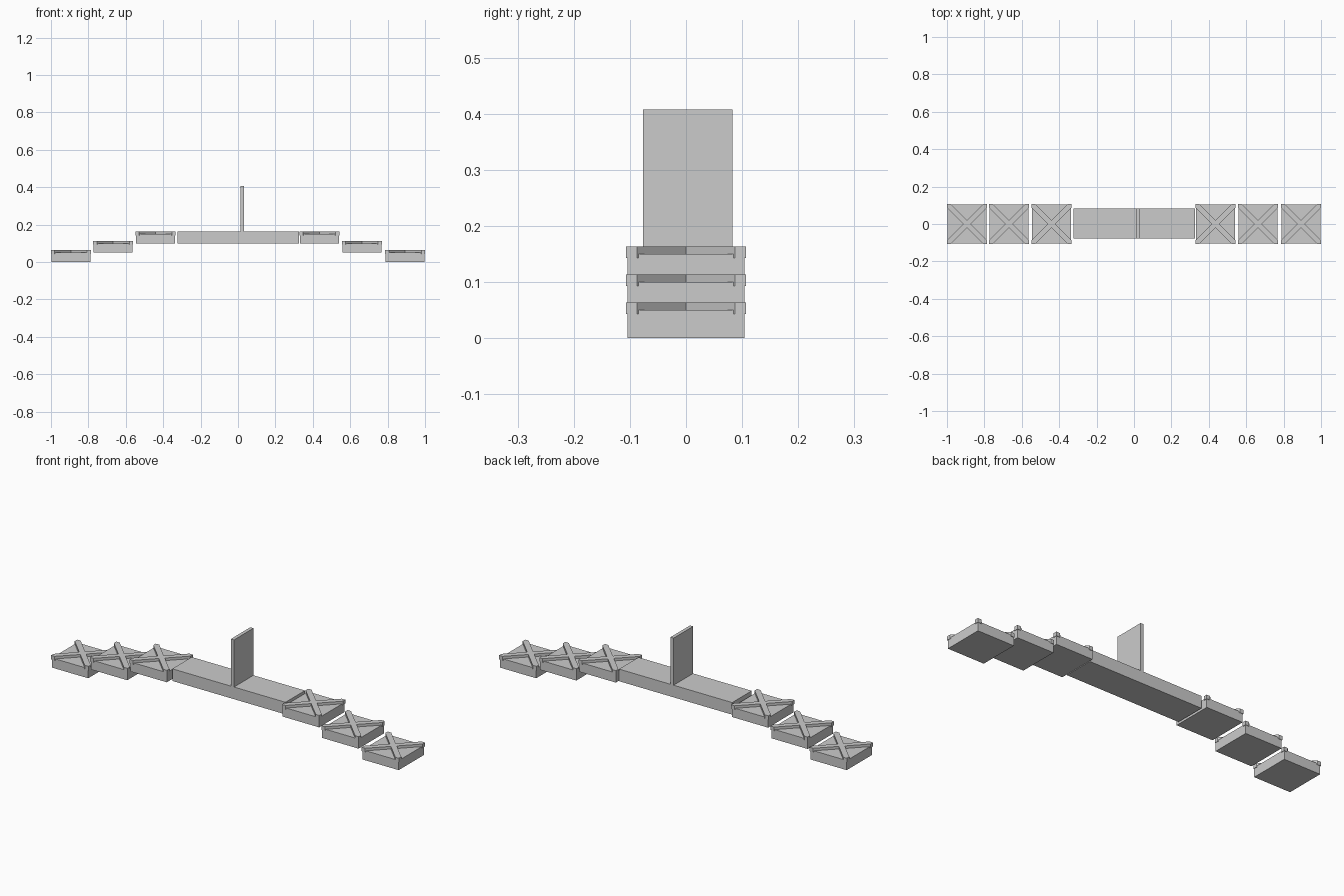
import bpy
import bmesh

if "Cube" in bpy.data.objects:
    bpy.data.objects.remove(bpy.data.objects["Cube"])


def box(name, lo, hi):
    """Axis-aligned block between two corners."""
    bm = bmesh.new()
    bmesh.ops.create_cube(bm, size=1)
    for v in bm.verts:
        v.co = [lo[i] + (v.co[i] + 0.5) * (hi[i] - lo[i]) for i in range(3)]
    return finish(name, bm)


def finish(name, bm):
    bmesh.ops.recalc_face_normals(bm, faces=bm.faces)
    mesh = bpy.data.meshes.new(name)
    bm.to_mesh(mesh)
    bm.free()
    obj = bpy.data.objects.new(name, mesh)
    bpy.context.collection.objects.link(obj)
    return obj


def brace(name, x, z0, z1, flip):
    """Diagonal strip whose ends are cut to the corners of the platform."""
    a, b = 0.107, 0.087
    outline = [(a, a), (b, a), (-a, -b), (-a, -a), (-b, -a), (a, b)]
    bm = bmesh.new()
    face = bm.faces.new([bm.verts.new((x + flip * px, py, z0)) for px, py in outline])
    ext = bmesh.ops.extrude_face_region(bm, geom=[face])
    top = [g for g in ext["geom"] if isinstance(g, bmesh.types.BMVert)]
    bmesh.ops.translate(bm, verts=top, vec=(0, 0, z1 - z0))
    return finish(name, bm)


# Central deck and upright panel
box("central_deck", (-0.324, -0.077, 0.10), (0.327, 0.083, 0.163))
box("upright_panel", (0.013, -0.077, 0.163), (0.031, 0.083, 0.408))

# Stepped platforms on both sides, each with crossed braces on top
HALF = 0.1045
centres = {"left": (-0.893, -0.668, -0.441), "right": (0.893, 0.662, 0.435)}
for side, xs in centres.items():
    for step, x in enumerate(xs):
        z = 0.05 * step
        tag = f"{side}_{step + 1}"
        box(f"platform_{tag}", (x - HALF, -HALF, z), (x + HALF, HALF, z + 0.05))
        for flip, n in ((1, "a"), (-1, "b")):
            brace(f"brace_{n}_{tag}", x, z + 0.043, z + 0.0635, flip)
